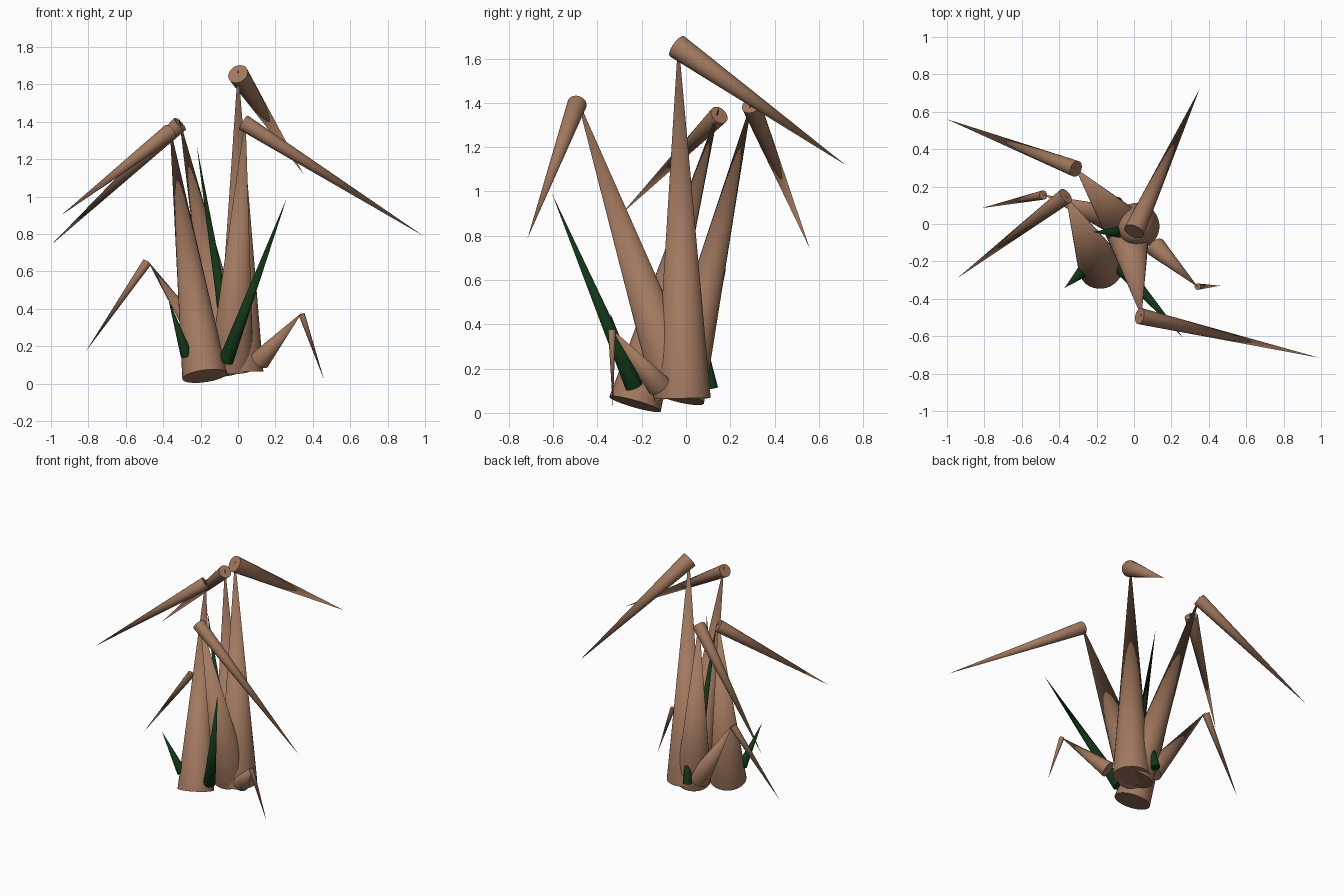
import bpy, math
from mathutils import Vector


def material(name, rgb):
    m = bpy.data.materials.new(name)
    m.diffuse_color = (*rgb, 1)
    return m


BROWN = material("dry brown", (0.36, 0.19, 0.115))
GREEN = material("dark green", (0.006, 0.035, 0.008))


def spike(name, base, tip, radius, mat, sides=32):
    """Closed cone from the base centre to the tip."""
    a, b = Vector(base), Vector(tip)
    d = b - a
    bpy.ops.mesh.primitive_cone_add(vertices=sides, radius1=radius, radius2=0,
                                    depth=d.length, location=(a + b) / 2)
    o = bpy.context.object
    o.name = name
    o.rotation_euler = d.to_track_quat('Z', 'Y').to_euler()
    o.data.materials.append(mat)
    bpy.ops.object.shade_smooth_by_angle(angle=math.radians(40))


# Bent stems: stalk base, stalk radius, stalk tip, leaf base, leaf tip, leaf radius
stems = [
    ((0.012, -0.012, 0.065), 0.124, (0.0, -0.035, 1.69), (0.0, -0.04, 1.655), (0.35, 0.72, 1.12), 0.056),
    ((-0.178, -0.23, 0.04), 0.121, (-0.365, 0.15, 1.38), (-0.365, 0.15, 1.345), (-0.945, -0.29, 0.90), 0.044),
    ((-0.04, -0.03, 0.07), 0.115, (-0.315, 0.30, 1.42), (-0.31, 0.295, 1.388), (-1.0, 0.56, 0.74), 0.044),
    ((-0.035, -0.03, 0.09), 0.118, (0.04, -0.495, 1.43), (0.03, -0.492, 1.395), (0.99, -0.715, 0.79), 0.044),
    ((0.118, -0.125, 0.125), 0.055, (0.342, -0.337, 0.38), (0.34, -0.335, 0.372), (0.46, -0.33, 0.02), 0.017),
    ((-0.13, 0.03, 0.13), 0.07, (-0.485, 0.157, 0.66), (-0.485, 0.155, 0.65), (-0.815, 0.085, 0.17), 0.025),
]
for i, (base, r, tip, leaf_base, leaf_tip, leaf_r) in enumerate(stems, 1):
    spike(f"stalk_{i}", base, tip, r, BROWN)
    spike(f"drooping_leaf_{i}", leaf_base, leaf_tip, leaf_r, BROWN)

# Green shoots growing between the stalks
shoots = [
    ((-0.065, -0.235, 0.12), (0.26, -0.605, 0.99), 0.04),
    ((-0.275, -0.255, 0.15), (-0.372, -0.342, 0.45), 0.032),
    ((-0.04, -0.045, 0.15), (-0.22, -0.042, 1.27), 0.038),
    ((-0.09, 0.115, 0.11), (-0.06, 0.03, 0.55), 0.03),
]
for i, (base, tip, r) in enumerate(shoots, 1):
    spike(f"green_shoot_{i}", base, tip, r, GREEN)
